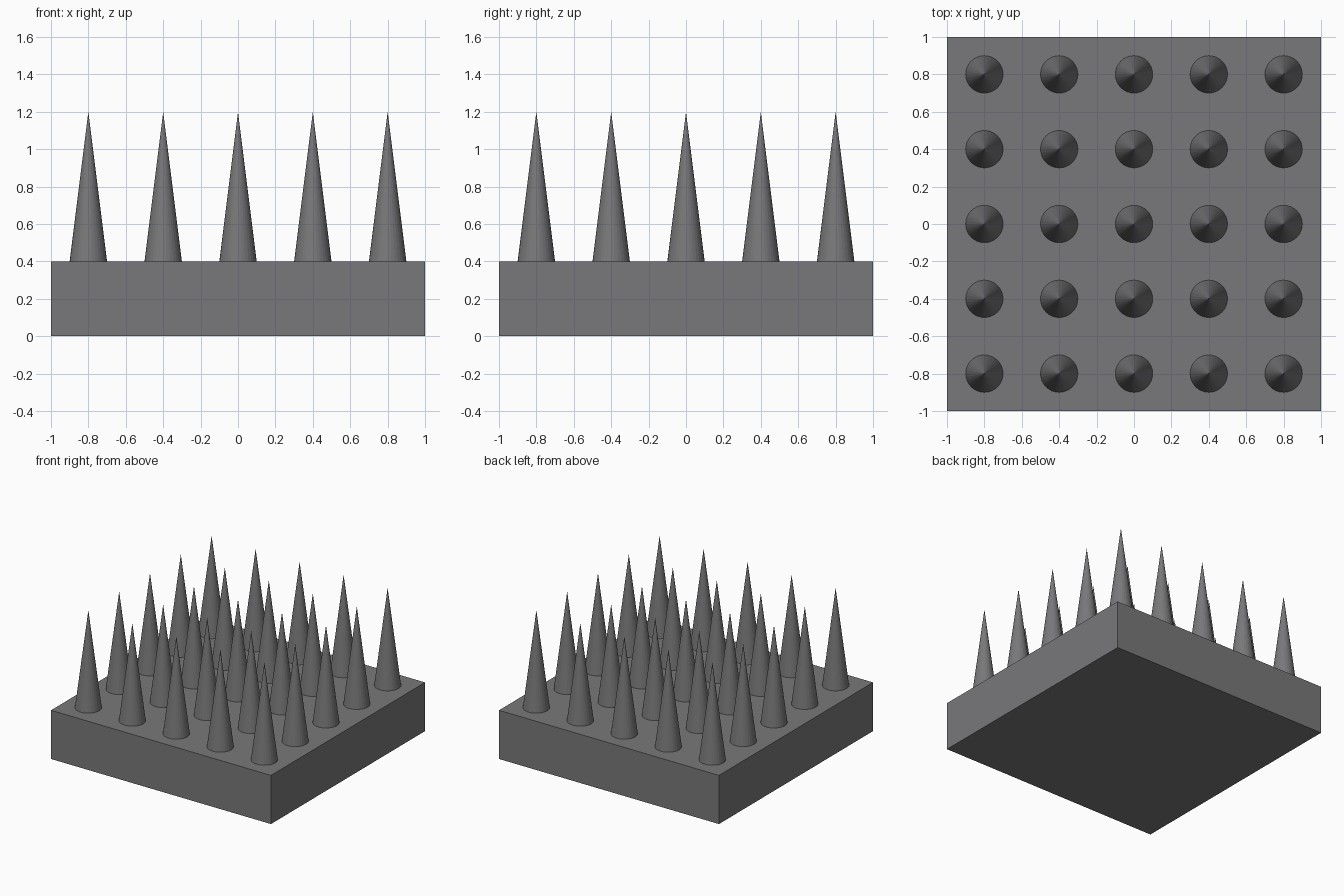
import bpy

if "Cube" in bpy.data.objects:
    bpy.data.objects.remove(bpy.data.objects["Cube"])

# One dark grey for the whole model
grey = bpy.data.materials.new("dark_grey")
grey.diffuse_color = (0.19, 0.19, 0.197, 1)
grey.use_nodes = True
grey.node_tree.nodes["Principled BSDF"].inputs["Base Color"].default_value = grey.diffuse_color

BASE_H, SPIKE_H, SPIKE_R, PITCH = 0.4, 0.8, 0.1, 0.4

# Square base slab
bpy.ops.mesh.primitive_cube_add(size=1, location=(0, 0, BASE_H / 2))
base = bpy.context.object
base.name = "base_slab"
base.scale = (2, 2, BASE_H)
bpy.ops.object.transform_apply(location=False, rotation=False, scale=True)
base.data.materials.append(grey)

# One spike, whose mesh is shared by the whole grid
bpy.ops.mesh.primitive_cone_add(vertices=32, radius1=SPIKE_R, radius2=0,
                                depth=SPIKE_H, end_fill_type='NGON')
first = bpy.context.object
first.data.materials.append(grey)
mesh = first.data
mesh.name = "spike"
bpy.data.objects.remove(first)

# 5 x 5 grid of spikes
for row in range(5):
    for col in range(5):
        spike = bpy.data.objects.new(f"spike_{row + 1}_{col + 1}", mesh)
        spike.location = ((col - 2) * PITCH, (row - 2) * PITCH, BASE_H + SPIKE_H / 2)
        bpy.context.collection.objects.link(spike)
